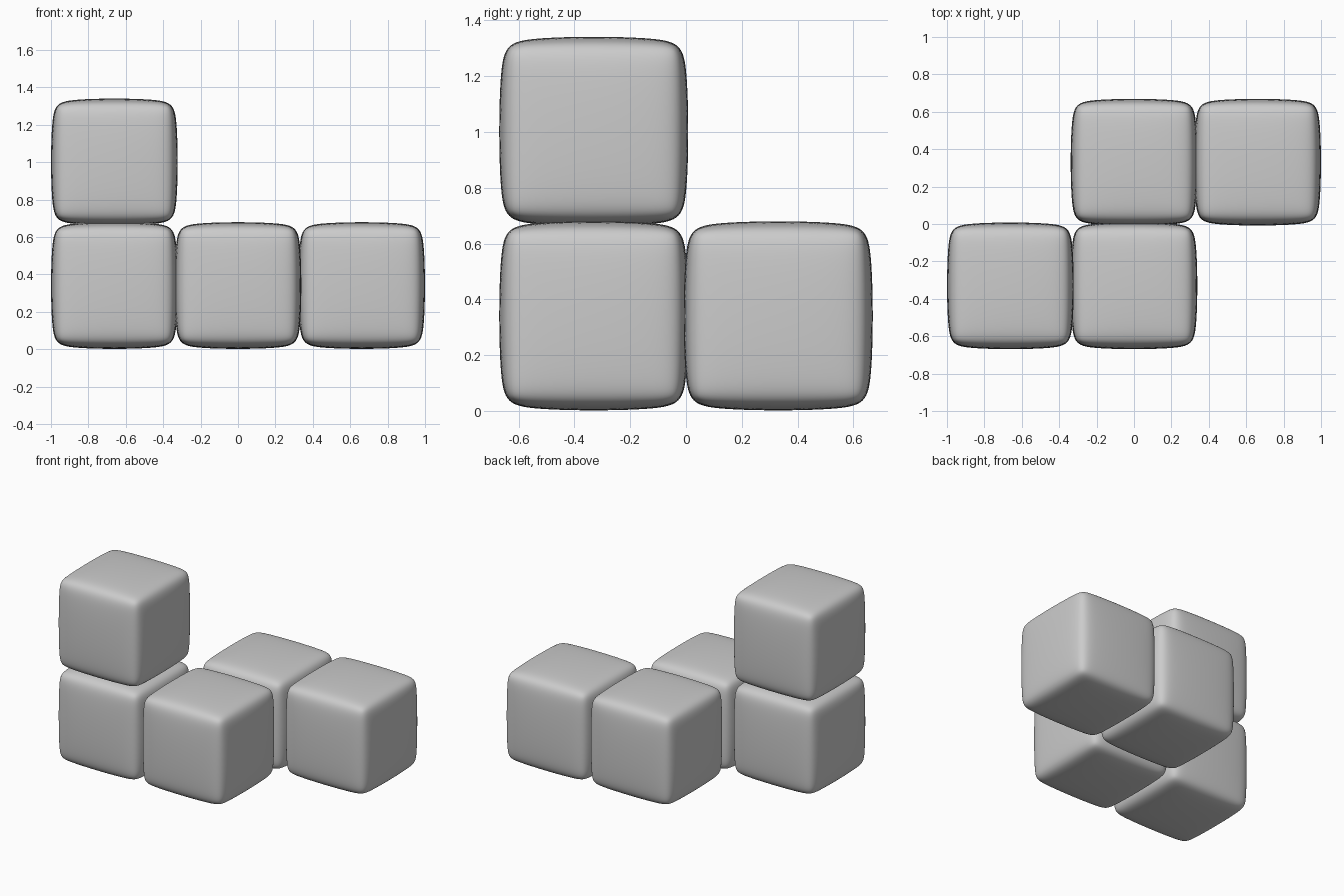
import bpy

if "Cube" in bpy.data.objects:
    bpy.data.objects.remove(bpy.data.objects["Cube"])

PITCH = 0.661                # spacing between block centres
CAGE, BEVEL = 0.686, 0.055   # control cube width and chamfer

def block(name, i, j, k):
    # softly pillowed cube: chamfered cage smoothed by subdivision
    bpy.ops.mesh.primitive_cube_add(size=CAGE, location=(
        i * PITCH, (j - 0.5) * PITCH, 0.341 + k * PITCH))
    o = bpy.context.object
    o.name = name
    b = o.modifiers.new("chamfer", 'BEVEL')
    b.width, b.segments = BEVEL, 1
    s = o.modifiers.new("smooth", 'SUBSURF')
    s.levels = s.render_levels = 4
    bpy.ops.object.shade_smooth()

# zigzag base with one block on top of its left end
for name, i, j, k in (("base_left", -1, 0, 0), ("base_front", 0, 0, 0),
                      ("base_back", 0, 1, 0), ("base_right", 1, 1, 0),
                      ("top_block", -1, 0, 1)):
    block(name, i, j, k)
